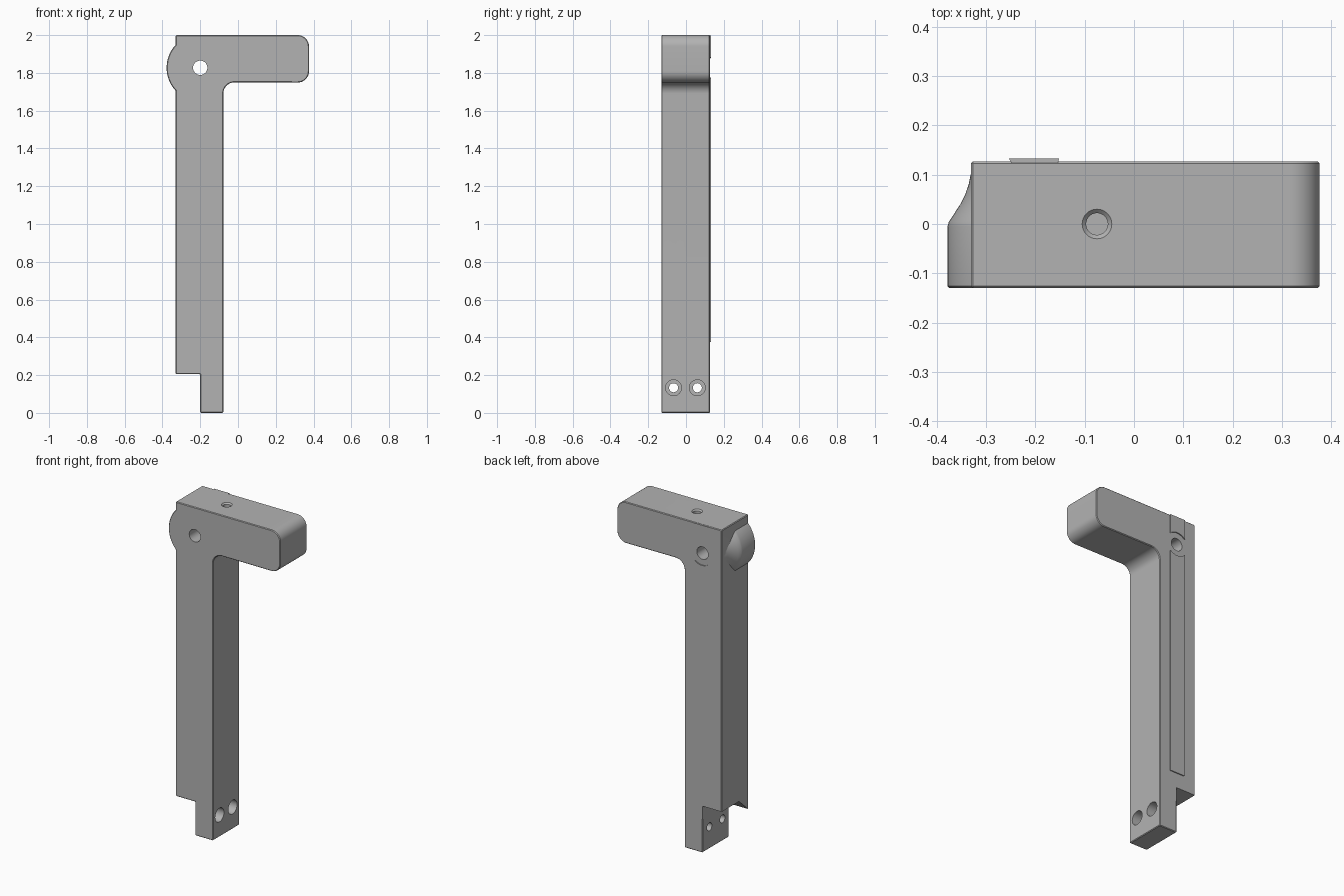
import bpy, bmesh
from math import cos, sin, radians
from mathutils import Vector

if "Cube" in bpy.data.objects:
    bpy.data.objects.remove(bpy.data.objects["Cube"])

grey = bpy.data.materials.new("plain grey")
grey.use_nodes = True
colour = (0.45, 0.45, 0.45, 1)
grey.diffuse_color = colour
grey.node_tree.nodes["Principled BSDF"].inputs["Base Color"].default_value = colour

BACK, FRONT = 0.127, -0.13
PIVOT = Vector((-0.2, 0, 1.827))


def loft(name, rings):
    """Closed solid through matching rings of points."""
    bm = bmesh.new()
    rows = [[bm.verts.new(p) for p in ring] for ring in rings]
    n = len(rows[0])
    for a, b in zip(rows, rows[1:]):
        for i in range(n):
            j = (i + 1) % n
            bm.faces.new((a[i], a[j], b[j], b[i]))
    bm.faces.new(rows[0])
    bm.faces.new(rows[-1][::-1])
    bmesh.ops.recalc_face_normals(bm, faces=bm.faces)
    mesh = bpy.data.meshes.new(name)
    bm.to_mesh(mesh)
    bm.free()
    mesh.materials.append(grey)
    ob = bpy.data.objects.new(name, mesh)
    bpy.context.collection.objects.link(ob)
    return ob


def turned(name, centre, axis, steps, sides=40):
    """Round solid along an axis; steps are (offset, radius)."""
    c, d = Vector(centre), Vector(axis)
    u = d.orthogonal().normalized()
    v = d.cross(u)
    angles = [radians(360 * i / sides) for i in range(sides)]
    return loft(name, [[c + d * t + (u * cos(a) + v * sin(a)) * r for a in angles]
                       for t, r in steps])


def arc(cx, cz, r, start, end, n=12):
    return [(cx + r * cos(radians(start + (end - start) * i / n)),
             cz + r * sin(radians(start + (end - start) * i / n))) for i in range(n + 1)]


def apply(ob, mod):
    bpy.context.view_layer.objects.active = ob
    bpy.ops.object.modifier_apply(modifier=mod.name)


def combine(ob, tool, operation="DIFFERENCE"):
    mod = ob.modifiers.new("join", "BOOLEAN")
    mod.operation, mod.solver, mod.object = operation, "EXACT", tool
    apply(ob, mod)
    bpy.data.objects.remove(tool)


def smooth(ob):
    bpy.ops.object.select_all(action="DESELECT")
    ob.select_set(True)
    bpy.context.view_layer.objects.active = ob
    bpy.ops.object.shade_smooth_by_angle(angle=radians(25))


# Post and arm outline with rounded corners
outline = [(-0.33, 2), (-0.33, 0.205), (-0.2, 0.205), (-0.2, 0), (-0.078, 0)]
outline += arc(-0.018, 1.69, 0.06, 180, 90)
outline += arc(0.316, 1.809, 0.06, -90, 0)
outline += arc(0.316, 1.94, 0.06, 0, 90)
body = loft("post_and_arm", [[(x, y, z) for x, z in outline] for y in (FRONT, BACK)])
bevel = body.modifiers.new("edge_chamfer", "BEVEL")
bevel.width, bevel.segments = 0.004, 1
bevel.limit_method, bevel.angle_limit = "ANGLE", radians(35)
apply(body, bevel)

# Rounded boss around the pivot, fading towards the back
fade = [(FRONT, 0.174), (-0.126, 0.178), (-0.005, 0.178), (0.005, 0.175), (0.02, 0.165),
        (0.04, 0.152), (0.06, 0.142), (0.08, 0.135), (0.1, 0.131), (0.115, 0.127)]
rings = []
for y, r in fade:
    edge = arc(PIVOT.x, PIVOT.z, r, 120, 240, 32)
    rings.append([(x, y, z) for x, z in edge] + [(PIVOT.x, y, PIVOT.z)])
combine(body, loft("pivot_boss", rings), "UNION")

# Sloped recess under the shoulder
recess = [(-0.126, 0.19), (-0.126, 0.205), (-0.04, 0.284), (0.2, 0.284), (0.2, 0.19)]
combine(body, loft("shoulder_recess", [[(x, y, z) for y, z in recess] for x in (-0.4, -0.2)]))

# Pivot hole, threaded top hole and two counterbored foot holes
combine(body, turned("pivot_hole", PIVOT, (0, 1, 0), [(-0.3, 0.038), (0.3, 0.038)]))
combine(body, turned("top_hole", (-0.075, 0, 2), (0, 0, -1),
                     [(-0.008, 0.038), (0.008, 0.022), (0.15, 0.022)]))
for y in (-0.066, 0.06):
    combine(body, turned("foot_hole", (-0.078, y, 0.133), (-1, 0, 0),
                         [(-0.1, 0.042), (0.065, 0.042), (0.0651, 0.024), (0.3, 0.024)]))
smooth(body)

# Thin dovetail rail on the back, broken around the pivot
section = [(-0.245, 0.12), (-0.155, 0.12), (-0.152, 0.133), (-0.254, 0.133)]
rail = loft("back_rail", [[(x, y, z) for x, y in section] for z in (0.375, 1.999)])
combine(rail, turned("rail_gap", PIVOT, (0, 1, 0), [(0, 0.073), (0.3, 0.073)]))
smooth(rail)
